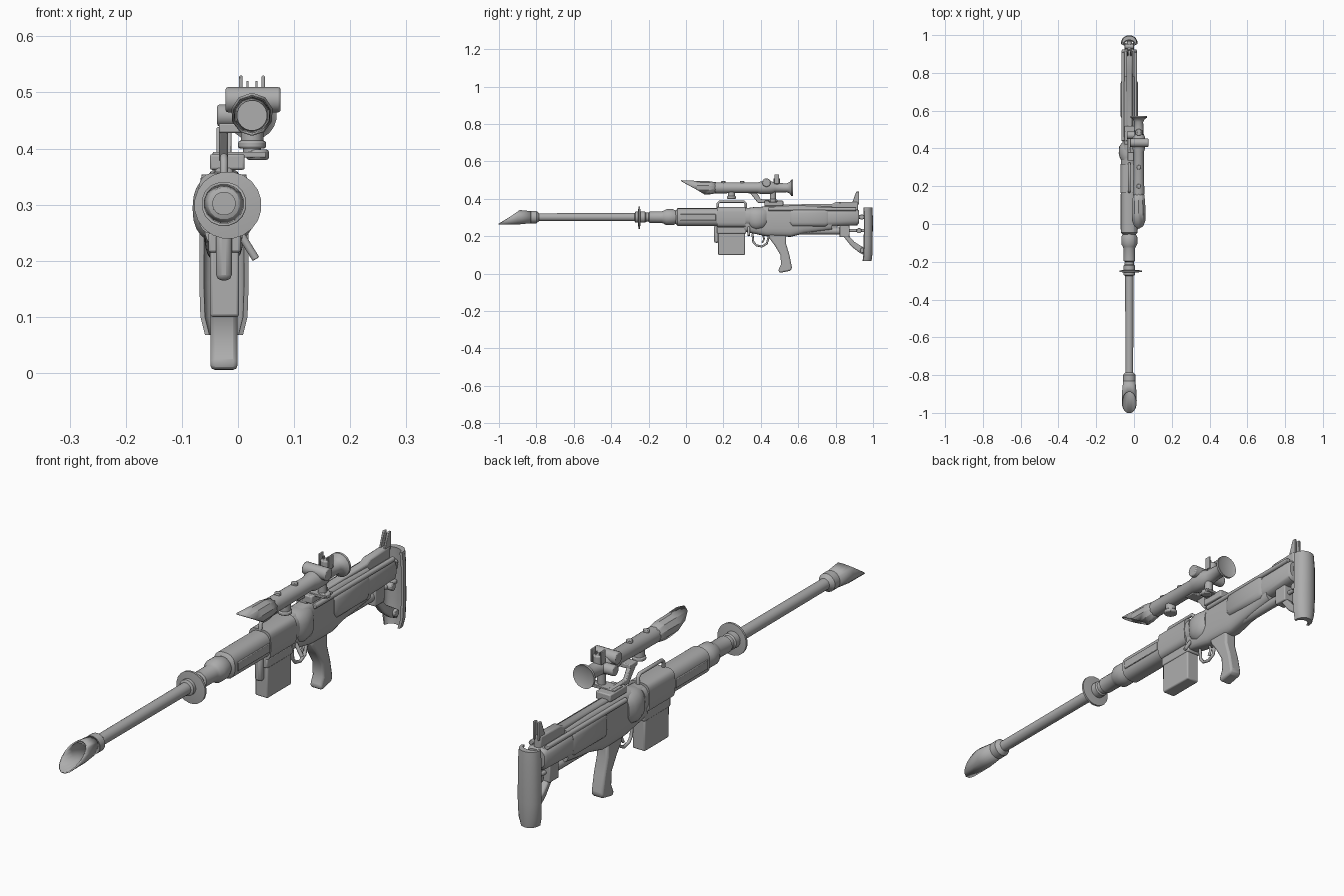
import bpy, bmesh, math
from mathutils import Vector

if "Cube" in bpy.data.objects:
    bpy.data.objects.remove(bpy.data.objects["Cube"])

grey = bpy.data.materials.new("gunmetal grey")
grey.use_nodes = True
COLOUR = (0.42, 0.42, 0.42, 1)
grey.diffuse_color = COLOUR
grey.node_tree.nodes["Principled BSDF"].inputs["Base Color"].default_value = COLOUR

CX, CZ = -0.025, 0.302      # bore axis
SX, SZ = 0.025, 0.459       # scope axis


def finish(name, bm, angle=35, bevel=0):
    bmesh.ops.recalc_face_normals(bm, faces=bm.faces)
    mesh = bpy.data.meshes.new(name)
    bm.to_mesh(mesh)
    bm.free()
    mesh.materials.append(grey)
    ob = bpy.data.objects.new(name, mesh)
    bpy.context.collection.objects.link(ob)
    bpy.ops.object.select_all(action='DESELECT')
    ob.select_set(True)
    bpy.context.view_layer.objects.active = ob
    if bevel:
        mod = ob.modifiers.new("soft edges", 'BEVEL')
        mod.width, mod.segments, mod.limit_method = bevel, 2, 'ANGLE'
    bpy.ops.object.shade_smooth_by_angle(angle=math.radians(angle))
    return ob


def skin(rings, caps=True):
    """Bridge a list of closed rings into a skin."""
    bm = bmesh.new()
    rows = [[bm.verts.new(p) for p in ring] for ring in rings]
    n = len(rows[0])
    for a, b in zip(rows, rows[1:]):
        for i in range(n):
            bm.faces.new((a[i], a[(i + 1) % n], b[(i + 1) % n], b[i]))
    if caps:
        bm.faces.new(rows[0])
        bm.faces.new(rows[-1])
    return bm


def turned(profile, x, z, sides=20, caps=True):
    """Lathe (y, radius) pairs about an axis along y."""
    ang = [2 * math.pi * (i + 0.5) / sides for i in range(sides)]
    return skin([[(x + r * math.cos(a), y, z + r * math.sin(a)) for a in ang]
                 for y, r in profile], caps)


def lathe(name, profile, x=CX, z=CZ, sides=20):
    return finish(name, turned(profile, x, z, sides))


def slashed_tube(name, profile, x, z, point, normal, sides):
    """Hollow tube cut off at a slant."""
    bm = turned(profile, x, z, sides, caps=False)
    bmesh.ops.bisect_plane(bm, geom=bm.verts[:] + bm.edges[:] + bm.faces[:],
                           plane_co=point, plane_no=normal, clear_outer=True)
    ob = finish(name, bm)
    mod = ob.modifiers.new("wall", 'SOLIDIFY')
    mod.thickness, mod.offset = 0.005, -1
    return ob


def loft(name, sections, power=4, x=CX, n=24):
    """Rounded box through (y, low z, high z, half width) sections."""
    def ring(y, lo, hi, w):
        pts = []
        for i in range(n):
            a = 2 * math.pi * i / n
            c, s = math.cos(a), math.sin(a)
            pts.append((x + w * math.copysign(abs(c) ** (2 / power), c), y,
                        (lo + hi) / 2 + (hi - lo) / 2 * math.copysign(abs(s) ** (2 / power), s)))
        return pts
    return finish(name, skin([ring(*s) for s in sections]), 40)


def side_plate(name, outline, x0, x1, bevel=0.006):
    """Extrude a (y, z) outline across x."""
    return finish(name, skin([[(x, y, z) for y, z in outline] for x in (x0, x1)]), 35, bevel)


def box(name, xs, ys, zs, bevel=0.004):
    return side_plate(name, [(ys[0], zs[0]), (ys[1], zs[0]), (ys[1], zs[1]), (ys[0], zs[1])], *xs, bevel)


def rod(name, a, b, r, sides=14):
    a, b = Vector(a), Vector(b)
    q = (b - a).to_track_quat('Z', 'Y')
    ring = [q @ Vector((r * math.cos(t), r * math.sin(t), 0))
            for t in (2 * math.pi * i / sides for i in range(sides))]
    return finish(name, skin([[p + v for v in ring] for p in (a, b)]), 35, min(r * 0.2, 0.004))


def bent_tube(name, points, r, cyclic=False):
    cu = bpy.data.curves.new(name, 'CURVE')
    cu.dimensions, cu.bevel_depth, cu.bevel_resolution = '3D', r, 3
    cu.use_fill_caps = True
    sp = cu.splines.new('POLY')
    sp.points.add(len(points) - 1)
    for p, co in zip(sp.points, points):
        p.co = (*co, 1)
    sp.use_cyclic_u = cyclic
    cu.materials.append(grey)
    bpy.context.collection.objects.link(bpy.data.objects.new(name, cu))


# Muzzle, barrel and flange
slashed_tube("slashed_muzzle", [(-1.03, 0.036), (-0.9, 0.035), (-0.83, 0.028)], CX, CZ,
             (0, -1, 0.268), (0, -0.52, 0.85), 16)
lathe("muzzle_collar", [(-0.835, 0.026), (-0.83, 0.034), (-0.8, 0.034), (-0.785, 0.021)], sides=16)
lathe("barrel", [(-0.84, 0.021), (-0.2, 0.022)])
lathe("barrel_flange", [(-0.257, 0.03), (-0.254, 0.06), (-0.246, 0.06), (-0.243, 0.03)], -0.018, 0.299)
lathe("barrel_sleeve", [(-0.275, 0.022), (-0.27, 0.03), (-0.22, 0.03), (-0.215, 0.025), (-0.2, 0.024),
                        (-0.195, 0.031), (-0.13, 0.031), (-0.12, 0.035), (-0.105, 0.043),
                        (-0.07, 0.043), (-0.04, 0.03)])

# Handguard with side grooves
loft("handguard", [(-0.06, 0.275, 0.33, 0.03), (-0.045, 0.254, 0.35, 0.044), (0.34, 0.254, 0.35, 0.044)], 2.6)
for side in (-1, 1):
    x = CX + side * 0.043
    box("handguard_strip", (x - 0.004, x + 0.004), (-0.03, 0.16), (0.285, 0.318), 0.002)
loft("feed_cover", [(0.165, 0.247, 0.357, 0.046), (0.318, 0.247, 0.357, 0.046)], 4)
loft("receiver_ring", [(0.335, 0.25, 0.35, 0.04), (0.35, 0.237, 0.354, 0.05), (0.375, 0.23, 0.357, 0.056),
                       (0.41, 0.235, 0.354, 0.053), (0.43, 0.25, 0.35, 0.04)], 2.4)

# Carry handle
bent_tube("carry_handle", [(CX, 0.17, 0.345), (CX, 0.17, 0.375), (CX, 0.18, 0.385),
                           (CX, 0.31, 0.385), (CX, 0.32, 0.375), (CX, 0.32, 0.345)], 0.007)

# Receiver, cheek panel and stock body
loft("receiver", [(0.31, 0.225, 0.35, 0.036), (0.43, 0.2, 0.36, 0.036), (0.56, 0.197, 0.365, 0.036),
                  (0.63, 0.215, 0.365, 0.034), (0.78, 0.235, 0.36, 0.034)], 3.5)
loft("cheek_panel", [(0.555, 0.262, 0.34, 0.038), (0.57, 0.25, 0.348, 0.046), (0.745, 0.25, 0.35, 0.046),
                     (0.76, 0.258, 0.342, 0.04)], 4)
loft("stock_body", [(0.74, 0.25, 0.345, 0.04), (0.915, 0.258, 0.345, 0.042), (0.925, 0.27, 0.335, 0.036)], 3)
side_plate("top_rail", [(0.42, 0.35), (0.42, 0.37), (0.78, 0.372), (0.8, 0.382), (0.92, 0.385), (0.92, 0.335)],
           CX - 0.016, CX + 0.016)
for side in (-1, 1):
    x = CX + side * 0.033
    rod("side_rail", (x, 0.44, 0.345), (x, 0.91, 0.345), 0.009)
    side_plate("rear_post", [(0.885, 0.37), (0.91, 0.438), (0.926, 0.438), (0.926, 0.37)],
               CX + side * 0.009 - 0.004, CX + side * 0.009 + 0.004, 0.002)

# Lower stock tube, links and butt plate
rod("stock_tube", (CX, 0.6, 0.228), (CX, 0.87, 0.228), 0.018)
box("stock_clamp", (CX - 0.022, CX + 0.022), (0.82, 0.875), (0.195, 0.265))
rod("lower_stock_rod", (CX, 0.86, 0.23), (CX, 0.97, 0.23), 0.008)
rod("upper_stock_rod", (CX, 0.91, 0.303), (CX, 0.97, 0.303), 0.012)
for y, z in ((0.94, 0.303), (0.925, 0.23), (0.945, 0.125)):
    rod("stock_pivot", (CX - 0.024, y, z), (CX + 0.024, y, z), 0.014)
side_plate("stock_strut", [(0.83, 0.215), (0.86, 0.215), (0.9, 0.17), (0.965, 0.13), (0.965, 0.095),
                           (0.93, 0.11), (0.885, 0.145), (0.845, 0.195)], CX - 0.014, CX + 0.014)


def crescent(z, w, shift):
    t = [math.pi * i / 10 for i in range(11)]
    outer = [(CX + w * math.cos(a), 0.952 + shift + 0.044 * math.sin(a) ** 0.8, z) for a in t]
    inner = [(CX + (w - 0.008) * math.cos(a), 0.948 + shift + 0.026 * math.sin(a) ** 0.8, z) for a in t]
    return outer + inner[::-1]


finish("butt_plate", skin([crescent(0.068, 0.034, -0.004), crescent(0.1, 0.042, 0), crescent(0.16, 0.044, 0.002),
                           crescent(0.3, 0.043, 0.003), crescent(0.354, 0.04, 0)]), 40)

# Grip, trigger and guard
side_plate("pistol_grip", [(0.44, 0.215), (0.445, 0.19), (0.475, 0.15), (0.505, 0.1), (0.508, 0.05), (0.493, 0.018),
                           (0.5, 0.004), (0.56, 0.016), (0.567, 0.03), (0.553, 0.1), (0.535, 0.16), (0.535, 0.215)],
           CX - 0.024, CX + 0.024, 0.011)
bent_tube("trigger_guard", [(CX, 0.355, 0.215), (CX, 0.36, 0.17), (CX, 0.375, 0.152), (CX, 0.405, 0.145),
                            (CX, 0.432, 0.16), (CX, 0.445, 0.21)], 0.006)
bent_tube("trigger", [(CX, 0.41, 0.21), (CX, 0.418, 0.185), (CX, 0.407, 0.165)], 0.005)

# Magazine, front latch and bolt handle
box("magazine", (CX - 0.025, CX + 0.027), (0.172, 0.315), (0.1, 0.25), 0.005)
box("magazine_rim", (CX - 0.028, CX + 0.03), (0.166, 0.322), (0.215, 0.25), 0.004)
box("magazine_latch", (CX - 0.014, CX + 0.014), (0.15, 0.178), (0.165, 0.26), 0.01)
rod("bolt_handle", (0, 0.335, 0.255), (0.032, 0.335, 0.203), 0.007)

# Scope body
slashed_tube("scope_hood", [(-0.04, 0.041), (0.06, 0.037), (0.12, 0.036), (0.17, 0.028)], SX, SZ,
             (0, -0.025, 0.499), (0, -0.52, -0.85), 10)
lathe("scope_tube", [(0.13, 0.027), (0.16, 0.03), (0.38, 0.028), (0.4, 0.034), (0.46, 0.034), (0.475, 0.026),
                     (0.54, 0.024), (0.555, 0.032), (0.563, 0.044), (0.572, 0.044), (0.566, 0.03)], SX, SZ)
rod("scope_lower_turret", (SX, 0.243, 0.402), (SX, 0.243, 0.44), 0.02)
rod("scope_lower_cap", (SX, 0.243, 0.4), (SX, 0.243, 0.414), 0.025)
rod("scope_cross_knob", (-0.022, 0.43, 0.487), (0.076, 0.43, 0.487), 0.023)
rod("scope_side_knob", (-0.037, 0.47, 0.459), (0.02, 0.47, 0.459), 0.02)
rod("scope_top_turret", (SX, 0.485, 0.47), (SX, 0.485, 0.51), 0.018)
for side in (-1, 1):
    x = SX + side * 0.02
    box("scope_sight_ear", (x - 0.003, x + 0.003), (0.472, 0.498), (0.48, 0.53), 0.002)
    box("scope_sight_bead", (SX + side * 0.008 - 0.002, SX + side * 0.008 + 0.002), (0.48, 0.49), (0.5, 0.52), 0)
for y in (0.2, 0.3):
    rod("scope_top_screw", (SX, y, 0.48), (SX, y, 0.495), 0.012)

# Scope mount
side_plate("mount_arm", [(0.335, 0.44), (0.375, 0.44), (0.4, 0.398), (0.49, 0.395), (0.49, 0.375), (0.385, 0.378)],
           -0.034, -0.018, 0.003)
box("mount_bridge", (-0.034, 0.03), (0.335, 0.38), (0.428, 0.445), 0.003)
box("mount_base", (-0.05, 0.012), (0.42, 0.52), (0.362, 0.39), 0.004)
box("mount_bar", (-0.045, 0.05), (0.44, 0.49), (0.384, 0.394), 0.002)
rod("mount_post", (SX, 0.465, 0.385), (SX, 0.465, 0.44), 0.016)
rod("mount_knob", (0.035, 0.465, 0.38), (0.035, 0.465, 0.398), 0.02)
